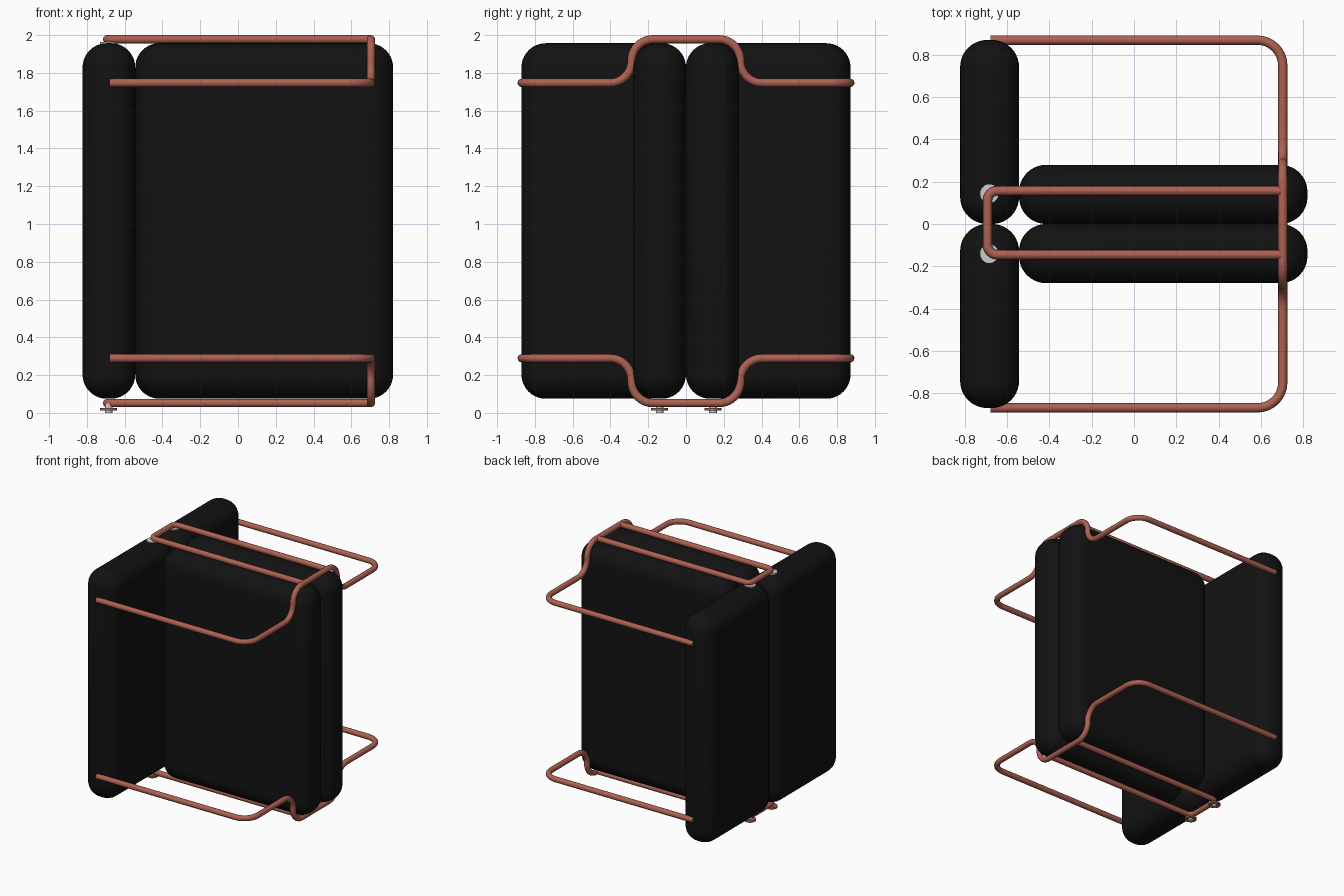
import bpy, math
from mathutils import Vector

if "Cube" in bpy.data.objects:
    bpy.data.objects.remove(bpy.data.objects["Cube"])


def material(name, color):
    m = bpy.data.materials.new(name)
    m.diffuse_color = color
    m.use_nodes = True
    m.node_tree.nodes["Principled BSDF"].inputs["Base Color"].default_value = m.diffuse_color
    return m


BLACK = material("black_fabric", (0.006, 0.006, 0.006, 1))
COPPER = material("copper", (0.42, 0.12, 0.085, 1))
R = 0.022


def cushion(name, lo, hi, radius=0.128):
    lo, hi = Vector(lo), Vector(hi)
    bpy.ops.mesh.primitive_cube_add(size=1, location=(lo + hi) / 2)
    o = bpy.context.object
    o.name = name
    o.scale = hi - lo
    bpy.ops.object.transform_apply(location=False, rotation=False, scale=True)
    b = o.modifiers.new("round", 'BEVEL')
    b.width, b.segments = radius, 10
    o.data.materials.append(BLACK)
    bpy.ops.object.shade_smooth_by_angle(angle=math.radians(40))


def fillet(corners, steps=10):
    """Round the (point, radius) corners of a path with arcs."""
    pts = [Vector(p) for p, r in corners]
    out = [pts[0]]
    for i in range(1, len(pts) - 1):
        r = corners[i][1]
        u = (pts[i - 1] - pts[i]).normalized()
        v = (pts[i + 1] - pts[i]).normalized()
        center = pts[i] + (u + v) * r  # right-angle corners
        for k in range(steps + 1):
            a = math.pi / 2 * k / steps
            out.append(center - v * r * math.cos(a) - u * r * math.sin(a))
    out.append(pts[-1])
    return out


def tube(name, corners):
    cu = bpy.data.curves.new(name, 'CURVE')
    cu.dimensions = '3D'
    cu.bevel_depth, cu.bevel_resolution, cu.use_fill_caps = R, 4, True
    pts = fillet(corners)
    s = cu.splines.new('POLY')
    s.points.add(len(pts) - 1)
    for p, c in zip(s.points, pts):
        p.co = (*c, 1)
    s.use_smooth = True
    o = bpy.data.objects.new(name, cu)
    bpy.context.collection.objects.link(o)
    cu.materials.append(COPPER)


def disc(name, loc, radius, depth, mat=None):
    bpy.ops.mesh.primitive_cylinder_add(vertices=32, radius=radius, depth=depth, location=loc)
    o = bpy.context.object
    o.name = name
    if mat:
        o.data.materials.append(mat)
    bpy.ops.object.shade_smooth_by_angle(angle=math.radians(40))


# Back and seat cushions, standing on edge, mirrored in y
Z0, Z1 = 0.075, 1.957
for side, s in (("rear", 1), ("front", -1)):
    for part, x0, x1, w in (("back_cushion", -0.823, -0.544, 0.871), ("seat_cushion", -0.544, 0.821, 0.28)):
        y0, y1 = sorted((0, s * w))
        cushion(f"{side}_{part}", (x0, y0, Z0), (x1, y1, Z1))

# Upper and lower tube frames
for level, zo, zi in (("upper", 1.978, 1.747), ("lower", 0.052, 0.289)):
    half = [((-0.68, -0.87, zi), 0), ((0.704, -0.87, zi), 0.12),
            ((0.704, -0.288, zi), 0.114), ((0.704, -0.288, zo), 0.114)]
    other = [((p[0], -p[1], p[2]), r) for p, r in reversed(half)]
    tube(level + "_outer_frame", half + other)
    tube(level + "_inner_frame", [((0.704, 0.157, zo), 0), ((-0.693, 0.157, zo), 0.045),
                                  ((-0.693, -0.145, zo), 0.045), ((0.704, -0.145, zo), 0)])

# Mounting discs above, feet below
for side, y in (("rear", 0.143), ("front", -0.14)):
    disc(side + "_mounting_disc", (-0.685, y, 1.957), 0.045, 0.012)
    disc(side + "_foot_pad", (-0.685, y, 0.02), 0.045, 0.014, COPPER)
    disc(side + "_foot_stem", (-0.685, y, 0.026), 0.02, 0.052)
